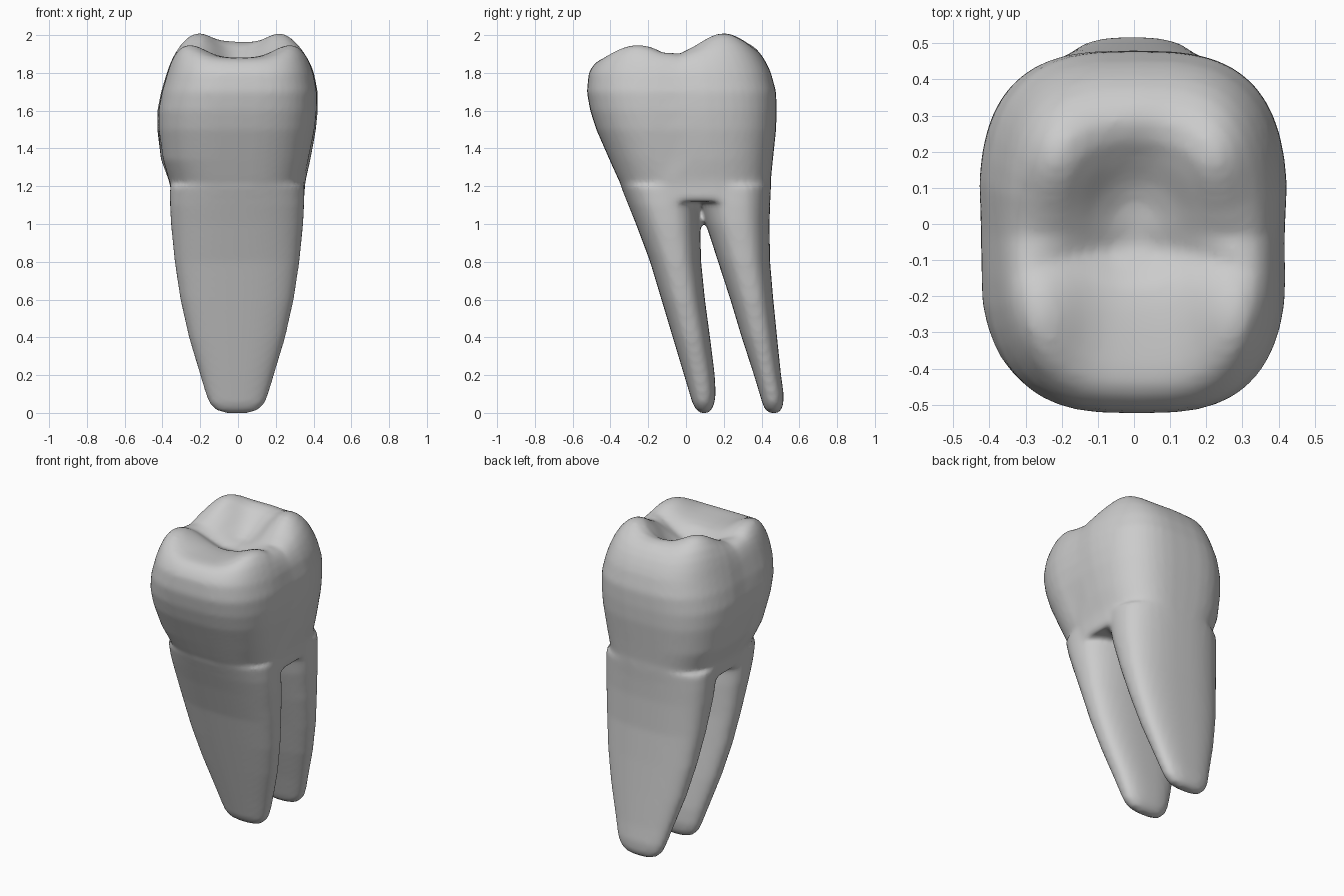
import bpy
import bmesh
import math

cube = bpy.data.objects.get("Cube")
if cube:
    bpy.data.objects.remove(cube, do_unlink=True)

SIDES = 48

enamel = bpy.data.materials.new("tooth_grey")
enamel.use_nodes = True
colour = (0.6, 0.6, 0.6, 1)
enamel.diffuse_color = colour
enamel.node_tree.nodes["Principled BSDF"].inputs["Base Color"].default_value = colour


def spow(v, p):
    return math.copysign(abs(v) ** p, v)


def section(left, right, front, back, power):
    """Rounded-square outline between the given limits."""
    cx, cy = (left + right) / 2, (front + back) / 2
    rx, ry = (right - left) / 2, (back - front) / 2
    points = []
    for i in range(SIDES):
        a = 2 * math.pi * i / SIDES
        points.append((cx + rx * spow(math.cos(a), 2 / power),
                       cy + ry * spow(math.sin(a), 2 / power)))
    return points


def loft(bm, rings):
    """Closed skin through stacked rings of 3D points."""
    loops = [[bm.verts.new(p) for p in ring] for ring in rings]
    for low, high in zip(loops, loops[1:]):
        for i in range(SIDES):
            j = (i + 1) % SIDES
            bm.faces.new((low[i], low[j], high[j], high[i]))
    bm.faces.new(loops[0][::-1])
    bm.faces.new(loops[-1])


def bump(x, y, px, py, sx, sy):
    return math.exp(-((x - px) / sx) ** 2 - ((y - py) / sy) ** 2)


def chewing_height(x, y):
    """Cusps, rear ridge, central pit and cross groove of the crown."""
    z = 1.88
    z += 0.13 * bump(x, y, -0.21, 0.18, 0.13, 0.17)
    z += 0.13 * bump(x, y, 0.22, 0.18, 0.13, 0.17)
    z += 0.07 * bump(x, y, 0.28, -0.26, 0.12, 0.17)
    z += 0.07 * bump(x, y, -0.26, -0.26, 0.12, 0.17)
    z += 0.08 * bump(x, y, 0, 0.29, 0.16, 0.12)
    z -= 0.06 * bump(x, y, 0, 0.02, 0.16, 0.16)
    z -= 0.03 * bump(x, y, 0, -0.08, 0.6, 0.05)
    return z


def pinch(x, y):
    """Shallow groove down each side of the crown."""
    return x * (1 - 0.03 * math.exp(-((y + 0.07) / 0.08) ** 2))


bm = bmesh.new()

# Crown walls: height, left, right, front, back
walls = [
    (1.12, -0.35, 0.35, -0.31, 0.445),
    (1.21, -0.36, 0.355, -0.345, 0.45),
    (1.24, -0.37, 0.36, -0.36, 0.45),
    (1.34, -0.41, 0.385, -0.405, 0.46),
    (1.5, -0.43, 0.415, -0.475, 0.477),
    (1.6, -0.43, 0.425, -0.507, 0.48),
    (1.7, -0.41, 0.425, -0.525, 0.477),
    (1.8, -0.38, 0.405, -0.515, 0.45),
]
rings = []
for z, *limits in walls:
    rings.append([(pinch(x, y) if z > 1.3 else x, y, z)
                  for x, y in section(*limits, 3)])

# Chewing surface: shrinking rings that rise into the cusps
rim = section(*walls[-1][1:], 3)
for scale, rise in ((0.96, 0.42), (0.91, 0.75), (0.84, 0.95), (0.75, 1), (0.65, 1),
                    (0.54, 1), (0.42, 1), (0.3, 1), (0.18, 1), (0.06, 1)):
    ring = []
    for x, y in rim:
        x, y = pinch(x, y) * scale, -0.03 + (y + 0.03) * scale
        ring.append((x, y, 1.8 + (chewing_height(x, y) - 1.8) * rise))
    rings.append(ring)
loft(bm, rings)

# Roots: shared widths, separate front and back edges
heights = (0.0, 0.015, 0.05, 0.1, 0.2, 0.4, 0.6, 0.8, 1.0, 1.1, 1.2)
widths = (0.06, 0.11, 0.145, 0.165, 0.195, 0.255, 0.3, 0.33, 0.35, 0.355, 0.355)
front_root = ((0.075, 0.115), (0.055, 0.135), (0.035, 0.15), (0.02, 0.157), (-0.01, 0.152),
              (-0.07, 0.127), (-0.13, 0.1), (-0.19, 0.08), (-0.265, 0.075), (-0.305, 0.07),
              (-0.345, 0.1))
back_root = ((0.445, 0.49), (0.42, 0.505), (0.405, 0.515), (0.39, 0.517), (0.36, 0.503),
             (0.295, 0.482), (0.235, 0.462), (0.17, 0.445), (0.105, 0.442), (0.08, 0.445),
             (0.05, 0.45))
for edges in (front_root, back_root):
    loft(bm, [[(x, y, z) for x, y in section(-w - 0.005, w - 0.005, f, b, 2.5)]
              for z, w, (f, b) in zip(heights, widths, edges)])

bmesh.ops.recalc_face_normals(bm, faces=bm.faces)
mesh = bpy.data.meshes.new("tooth")
bm.to_mesh(mesh)
bm.free()
mesh.materials.append(enamel)
tooth = bpy.data.objects.new("tooth", mesh)
bpy.context.collection.objects.link(tooth)

# Fuse crown and roots into one soft skin
fuse = tooth.modifiers.new("fuse", 'REMESH')
fuse.mode = 'VOXEL'
fuse.voxel_size = 0.016
fuse.use_smooth_shade = True
soften = tooth.modifiers.new("soften", 'SMOOTH')
soften.factor = 0.5
soften.iterations = 5
